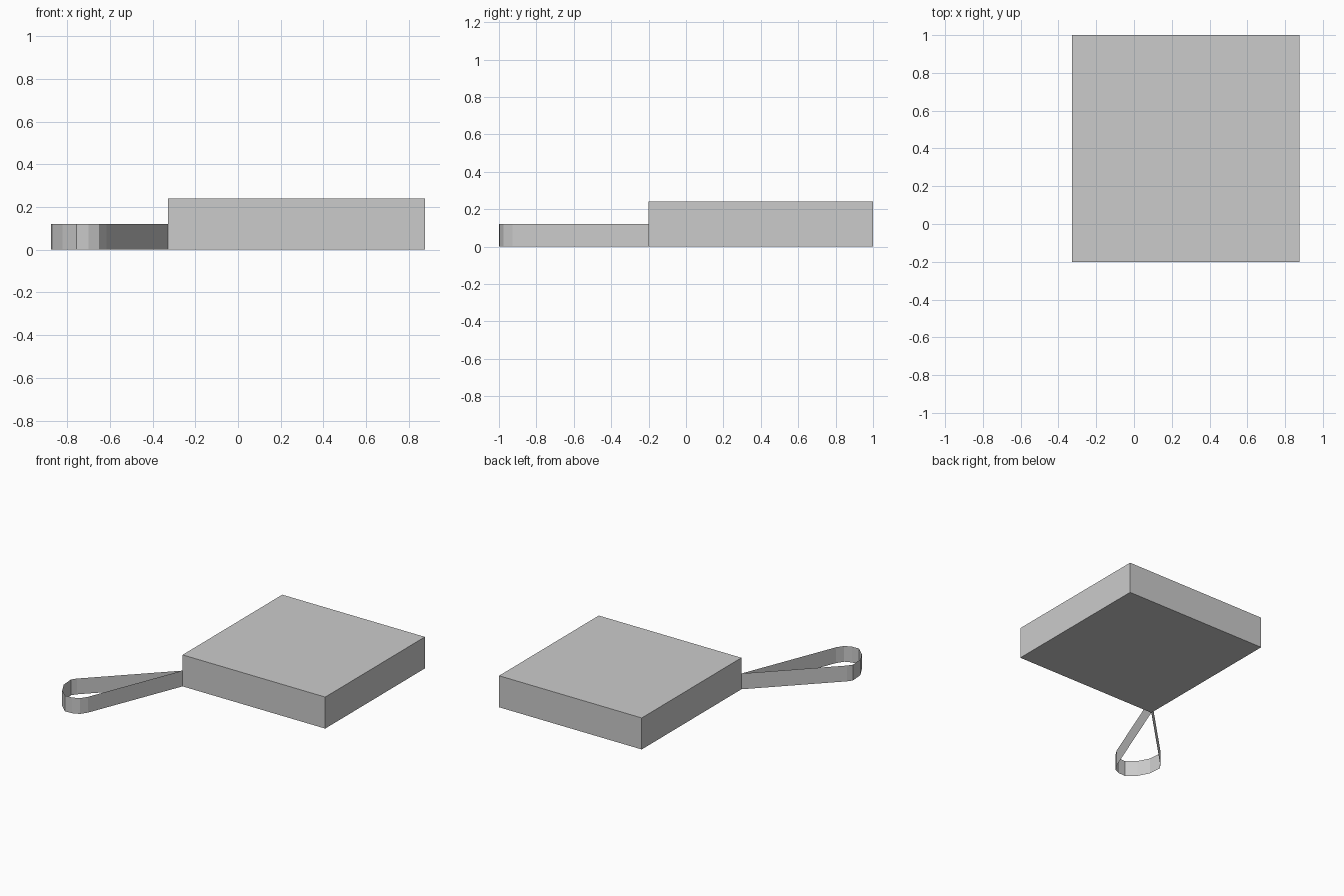
import bpy
import bmesh

cube = bpy.data.objects.get("Cube")
if cube:
    bpy.data.objects.remove(cube, do_unlink=True)

# One plain grey for everything
GREY = (0.6, 0.6, 0.6, 1.0)
grey = bpy.data.materials.new("plain_grey")
grey.use_nodes = True
grey.diffuse_color = GREY
grey.node_tree.nodes["Principled BSDF"].inputs["Base Color"].default_value = GREY


def extruded(name, outline, height, solid):
    """Raise a closed outline straight up; solid also caps both ends."""
    bm = bmesh.new()
    rings = [[bm.verts.new((x, y, z)) for x, y in outline] for z in (0, height)]
    low, high = rings
    n = len(outline)
    for i in range(n):
        j = (i + 1) % n
        bm.faces.new((low[i], low[j], high[j], high[i]))
    if solid:
        bm.faces.new(low[::-1])
        bm.faces.new(high)
    mesh = bpy.data.meshes.new(name)
    bm.to_mesh(mesh)
    bm.free()
    mesh.materials.append(grey)
    obj = bpy.data.objects.new(name, mesh)
    bpy.context.collection.objects.link(obj)
    return obj


# Square slab body
LEFT, RIGHT, FRONT, BACK = 0.875, -0.327, -0.2, 1.0
extruded("slab_body",
         [(RIGHT, FRONT), (LEFT, FRONT), (LEFT, BACK), (RIGHT, BACK)],
         0.24, solid=True)

# Thin ribbon loop hanging off the front right corner, as offsets from it
loop = [(0, 0), (0.523, 0.525), (0.548, 0.56), (0.54, 0.66), (0.496, 0.74),
        (0.43, 0.8), (0.374, 0.797), (0.323, 0.776), (0.29, 0.727)]
extruded("strap_loop", [(RIGHT - a, FRONT - b) for a, b in loop],
         0.12, solid=False)
